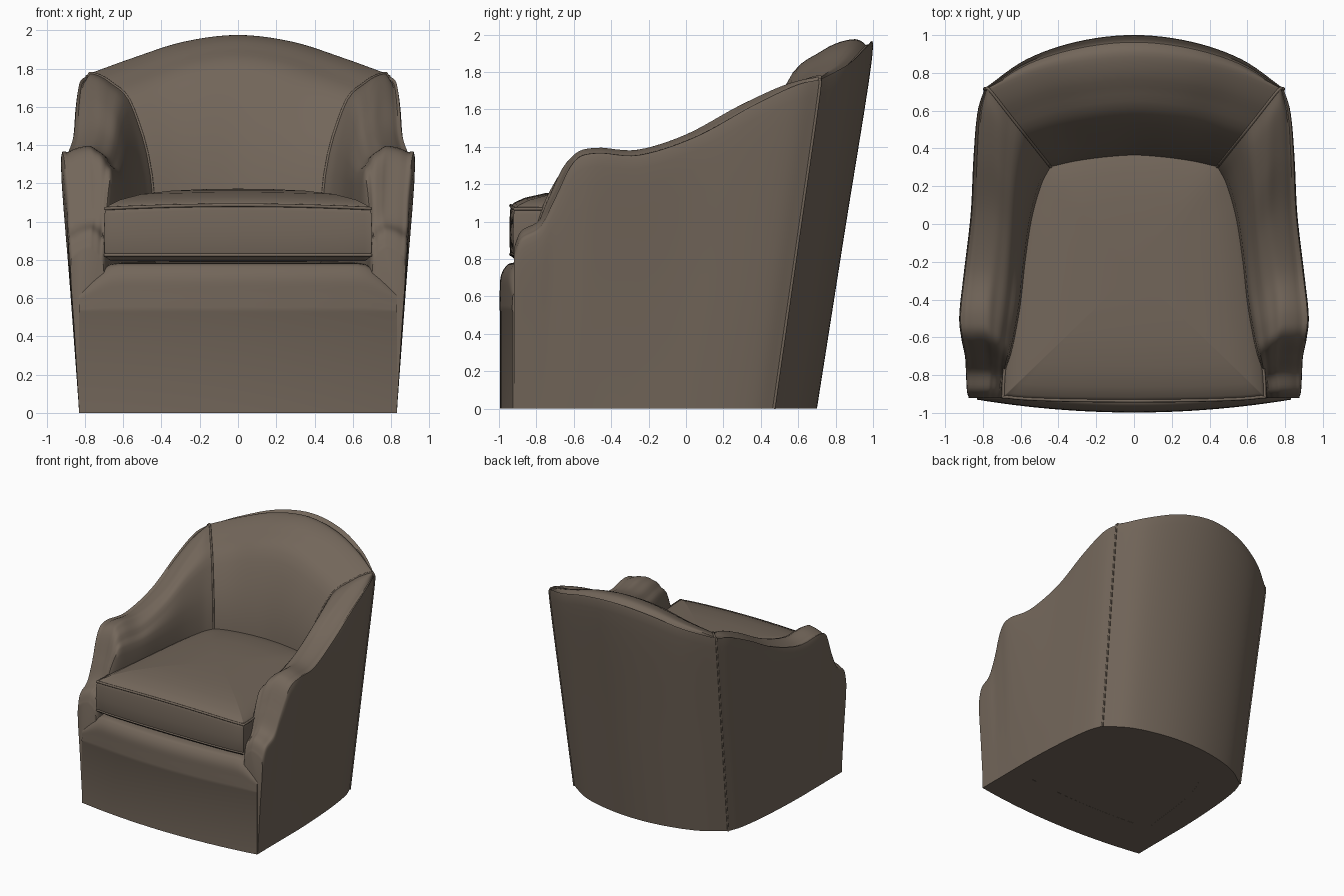
import bpy, bmesh, math
from mathutils import Vector

cube = bpy.data.objects.get("Cube")
if cube:
    bpy.data.objects.remove(cube, do_unlink=True)

fabric = bpy.data.materials.new("brown_fabric")
fabric.use_nodes = True
colour = (0.17, 0.133, 0.102, 1)
fabric.diffuse_color = colour
shader = next(n for n in fabric.node_tree.nodes if n.type == "BSDF_PRINCIPLED")
shader.inputs["Base Color"].default_value = colour
shader.inputs["Roughness"].default_value = 0.9


def spline(points, steps):
    """Smooth path through every given point."""
    points = [Vector(p) for p in points]
    ends = [2 * points[0] - points[1]], [2 * points[-1] - points[-2]]
    padded = ends[0] + points + ends[1]
    path = []
    for a, b, c, d in zip(padded, padded[1:], padded[2:], padded[3:]):
        for k in range(steps):
            t = k / steps
            path.append(0.5 * (2 * b + (c - a) * t + (2 * a - 5 * b + 4 * c - d) * t**2
                               + (3 * b - a - 3 * c + d) * t**3))
    return path + [points[-1]]


def loft(name, rings, angle=40):
    """Solid skinned through closed rings of equal length, capped at both ends."""
    bm = bmesh.new()
    rows = [[bm.verts.new(p) for p in ring] for ring in rings]
    count = len(rows[0])
    for low, high in zip(rows, rows[1:]):
        for i in range(count):
            j = (i + 1) % count
            bm.faces.new((low[i], low[j], high[j], high[i]))
    bm.faces.new(rows[0][::-1])
    bm.faces.new(rows[-1])
    bmesh.ops.recalc_face_normals(bm, faces=bm.faces)
    mesh = bpy.data.meshes.new(name)
    bm.to_mesh(mesh)
    bm.free()
    mesh.materials.append(fabric)
    mesh.shade_smooth()
    mesh.set_sharp_from_angle(angle=math.radians(angle))
    obj = bpy.data.objects.new(name, mesh)
    bpy.context.collection.objects.link(obj)
    return obj


def piping(name, path, radius, cyclic=False):
    """Thin round cord sewn along a seam."""
    curve = bpy.data.curves.new(name, "CURVE")
    curve.dimensions = "3D"
    curve.bevel_depth = radius
    curve.bevel_resolution = 2
    line = curve.splines.new("POLY")
    line.points.add(len(path) - 1)
    for point, p in zip(line.points, path):
        point.co = (*p, 1)
    line.use_cyclic_u = cyclic
    curve.materials.append(fabric)
    obj = bpy.data.objects.new(name, curve)
    bpy.context.collection.objects.link(obj)


def section(bottom, outer, crest, inner):
    """Padded wall section: up the outside, over the roll, down the inside."""
    top = crest[2]
    b = Vector((*bottom, 0))
    o = Vector((*outer, top - 0.1))
    c = Vector(crest)
    i = Vector((*inner, min(1.1, top - 0.15)))
    roll = o.lerp(c, 0.3)
    roll.z = top - 0.03

    def inside(across, down):
        p = c.lerp(i, across)
        p.z = c.z + (i.z - c.z) * down
        return p
    foot = Vector((*inner, 0))
    return [b, b.lerp(o, 0.5), o, roll, c, inside(0.3, 0.07), inside(0.67, 0.28), i, foot]


def wall(name, sections):
    """Smooth the sections across, then smooth between them."""
    across = [spline(s, 5) for s in sections]
    rails = [spline(rail, 6) for rail in zip(*across)]
    rings = [list(ring) for ring in zip(*rails)]
    loft(name, rings)
    return rings


# Arms: y, then x of the base, outside, crest and inside, with crest height
arm_rows = [
    (-0.92, 0.83, 0.875, 0.78, 0.70, 0.86),
    (-0.88, 0.83, 0.885, 0.78, 0.69, 0.95),
    (-0.78, 0.83, 0.89, 0.775, 0.68, 1.01),
    (-0.70, 0.83, 0.895, 0.78, 0.67, 1.16),
    (-0.60, 0.83, 0.915, 0.79, 0.65, 1.35),
    (-0.48, 0.83, 0.925, 0.79, 0.63, 1.395),
    (-0.25, 0.83, 0.90, 0.775, 0.60, 1.385),
    (0.05, 0.82, 0.865, 0.755, 0.575, 1.48),
    (0.35, 0.80, 0.85, 0.755, 0.54, 1.64),
    (0.58, 0.77, 0.83, 0.76, 0.49, 1.745),
    (0.71, 0.73, 0.79, 0.765, 0.44, 1.775),
]
front, corner = arm_rows[0][0], arm_rows[-1][0]


def slide(y, end):
    """Move a depth along the arm to suit an edge that ends elsewhere."""
    return front + (y - front) * (end - front) / (corner - front)


for side, s in (("left", 1), ("right", -1)):
    sections = [section((s * base, slide(y, 0.47)), (s * out, y),
                        (s * crest, y, z), (s * ins, slide(y, 0.3)))
                for y, base, out, crest, ins, z in arm_rows]
    rings = wall(side + "_arm", sections)
    piping(side + "_back_seam", rings[-1][:-5], 0.008)

# Back: base, outside, crest and inside points from the corner to the middle
back_rows = [
    ((0.73, 0.47), (0.79, 0.71), (0.765, 0.71, 1.775), (0.44, 0.30)),
    ((0.53, 0.60), (0.57, 0.865), (0.545, 0.80, 1.855), (0.30, 0.33)),
    ((0.27, 0.675), (0.30, 0.96), (0.28, 0.86, 1.94), (0.15, 0.35)),
    ((0, 0.70), (0, 0.995), (0, 0.885, 1.975), (0, 0.36)),
]
half = [section(*row) for row in back_rows]
other = [[Vector((-p.x, p.y, p.z)) for p in sec] for sec in half[-2::-1]]
back_rings = wall("backrest", half + other)

# Front rail: bowed skirt with a padded roll along its top
rail_profile = spline([(0, 0.53), (0.002, 0.62), (0.006, 0.70), (0.03, 0.755),
                       (0.07, 0.78), (0.2, 0.785), (0.4, 0.785)], 4)
skirt = [Vector((0.004, 0)), Vector((0.004, 0.52))]
rail_rings = []
for k in range(41):
    x = 0.83 * (k / 20 - 1)
    bow = -0.93 - 0.068 * (1 - (x / 0.83) ** 2)
    edge = max(0, (abs(x) - 0.64) / 0.19)
    ring = []
    for p in skirt + rail_profile:
        lift = max(0, p.y - 0.53) / 0.255
        ring.append((x, bow + p.x, p.y - 0.14 * edge ** 1.5 * lift))
    rail_rings.append(ring + [(x, bow + 0.4, 0)])
loft("front_rail", rail_rings)

# Underside: thin panel closing the base
outline = [ring[0] for ring in back_rings]
outline += [Vector((p[0][0], p[0][1], 0)) for p in rail_rings]
loft("underside", [[(p.x * 0.99, p.y * 0.99, z) for p in outline] for z in (0.001, 0.01)])

# Seat cushion: tapered outline with a crowned top
flank = spline([(0.0, -0.945), (0.4, -0.94), (0.665, -0.925), (0.7, -0.89), (0.675, -0.6),
                (0.63, -0.2), (0.58, 0.15), (0.5, 0.4), (0.25, 0.47), (0, 0.48)], 6)
plan = flank + [Vector((-p.x, p.y)) for p in flank[-2:0:-1]]
middle = Vector((0, -0.25))


def cushion_ring(scale, z):
    ring = []
    for p in plan:
        q = middle + (p - middle) * scale
        belly = 0.018 * (1 - (q.x / 0.7) ** 2) if z > 1 else 0
        ring.append((q.x, q.y, z + belly))
    return ring


layers = [(0.5, 0.79), (0.95, 0.795), (0.985, 0.815), (0.995, 0.84), (1, 0.93), (0.995, 1.04),
          (0.985, 1.07), (0.96, 1.085), (0.88, 1.11), (0.72, 1.135), (0.5, 1.148),
          (0.25, 1.153), (0.02, 1.154)]
loft("seat_cushion", [cushion_ring(*layer) for layer in layers], 60)
for name, z in (("upper", 1.068), ("lower", 0.825)):
    piping(name + "_cushion_piping", cushion_ring(0.988, z), 0.009, True)
